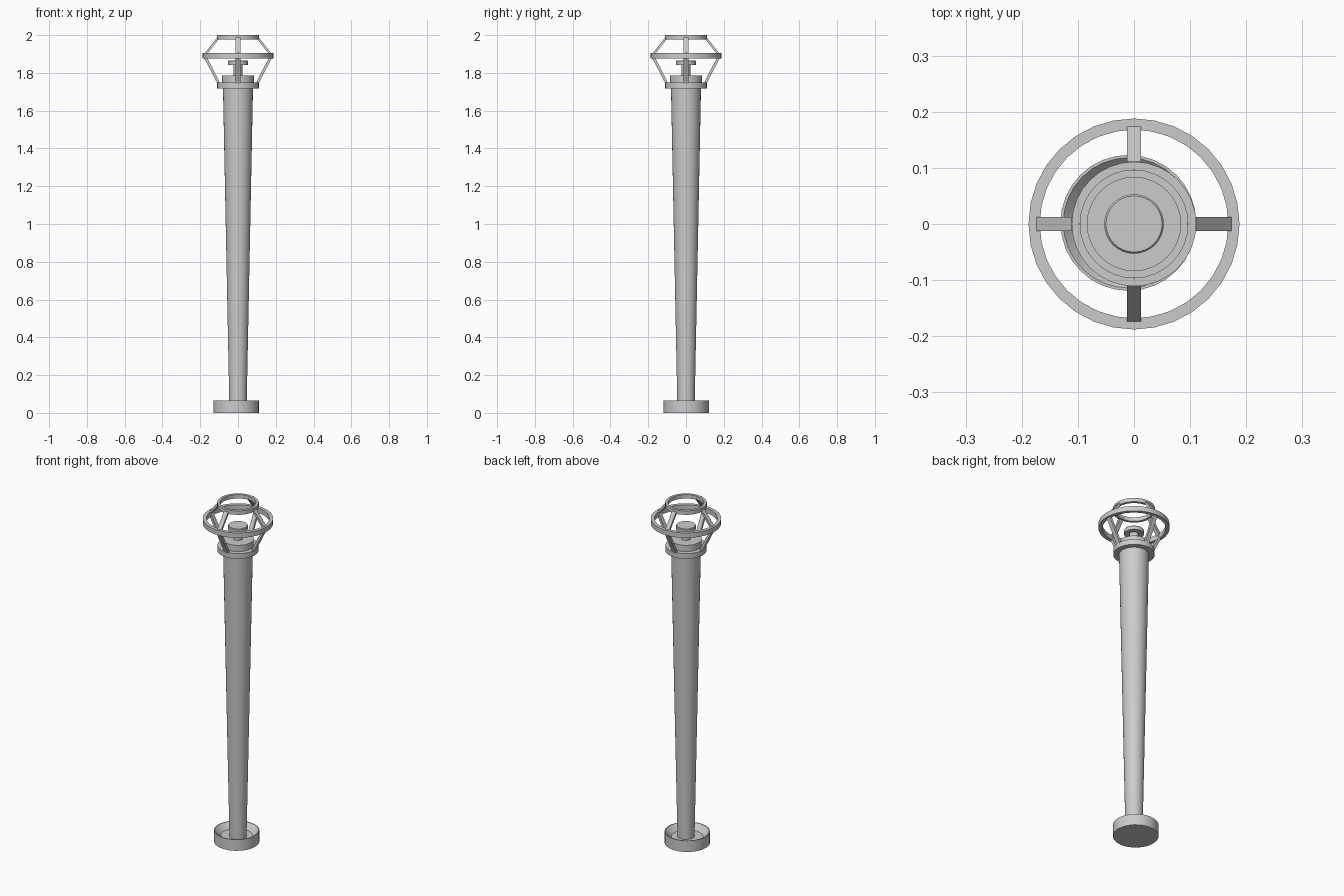
import bpy, bmesh, math
from mathutils import Vector

if "Cube" in bpy.data.objects:
    bpy.data.objects.remove(bpy.data.objects["Cube"])

SEG = 32

def finish(name, bm):
    bmesh.ops.remove_doubles(bm, verts=bm.verts, dist=1e-5)
    bmesh.ops.recalc_face_normals(bm, faces=bm.faces)
    me = bpy.data.meshes.new(name)
    bm.to_mesh(me)
    bm.free()
    ob = bpy.data.objects.new(name, me)
    bpy.context.collection.objects.link(ob)
    bpy.ops.object.select_all(action='DESELECT')
    ob.select_set(True)
    bpy.context.view_layer.objects.active = ob
    bpy.ops.object.shade_smooth_by_angle(angle=math.radians(30))
    return ob

def lathe(name, profile, closed=False, loc=(0, 0, 0)):
    """Spin a list of (radius, z) points around the z axis."""
    bm = bmesh.new()
    vs = [bm.verts.new((r, 0, z)) for r, z in profile]
    pairs = list(zip(vs, vs[1:])) + ([(vs[-1], vs[0])] if closed else [])
    es = [bm.edges.new(p) for p in pairs]
    bmesh.ops.spin(bm, geom=vs + es, axis=(0, 0, 1), cent=(0, 0, 0),
                   angle=math.tau, steps=SEG, use_duplicate=False)
    ob = finish(name, bm)
    ob.location = loc
    return ob

def ring(name, r_in, r_out, z0, z1):
    return lathe(name, [(r_in, z0), (r_out, z0), (r_out, z1), (r_in, z1)], closed=True)

def struts(name, start, end, width=0.025, thick=0.016):
    """Four slanted bars between two (radius, z) points."""
    for i in range(4):
        a = math.tau * i / 4
        out, side = Vector((math.cos(a), math.sin(a), 0)), Vector((-math.sin(a), math.cos(a), 0))
        bm = bmesh.new()
        ends = []
        for r, z in (start, end):
            c = out * r + Vector((0, 0, z))
            ends.append([bm.verts.new(c + out * (thick / 2 * u) + side * (width / 2 * v))
                         for u, v in ((-1, -1), (1, -1), (1, 1), (-1, 1))])
        lo, hi = ends
        bm.faces.new(lo)
        bm.faces.new(hi)
        for k in range(4):
            j = (k + 1) % 4
            bm.faces.new((lo[k], lo[j], hi[j], hi[k]))
        finish(f"{name}_{i + 1}", bm)

# Dished foot, slightly off centre
lathe("foot_dish", [(0, 0), (0.121, 0), (0.121, 0.066), (0.116, 0.066),
                    (0.085, 0.035), (0, 0.035)], loc=(-0.01, 0.002, 0))

# Tapered shaft with its cap
lathe("shaft", [(0, 0), (0.045, 0), (0.08, 1.75), (0, 1.75)])
lathe("shaft_cap", [(0, 1.735), (0.084, 1.735), (0.084, 1.785), (0, 1.785)])

# Burner: stem and disc
lathe("burner", [(0, 1.78), (0.024, 1.78), (0.024, 1.842), (0.053, 1.842),
                 (0.053, 1.862), (0.05, 1.866), (0, 1.866)])

# Cage rings and struts
ring("collar_ring", 0.075, 0.11, 1.717, 1.748)
ring("middle_ring", 0.168, 0.188, 1.877, 1.906)
ring("top_ring", 0.096, 0.111, 1.977, 2.0)
struts("lower_strut", (0.095, 1.73), (0.177, 1.892))
struts("upper_strut", (0.177, 1.892), (0.103, 1.987))
